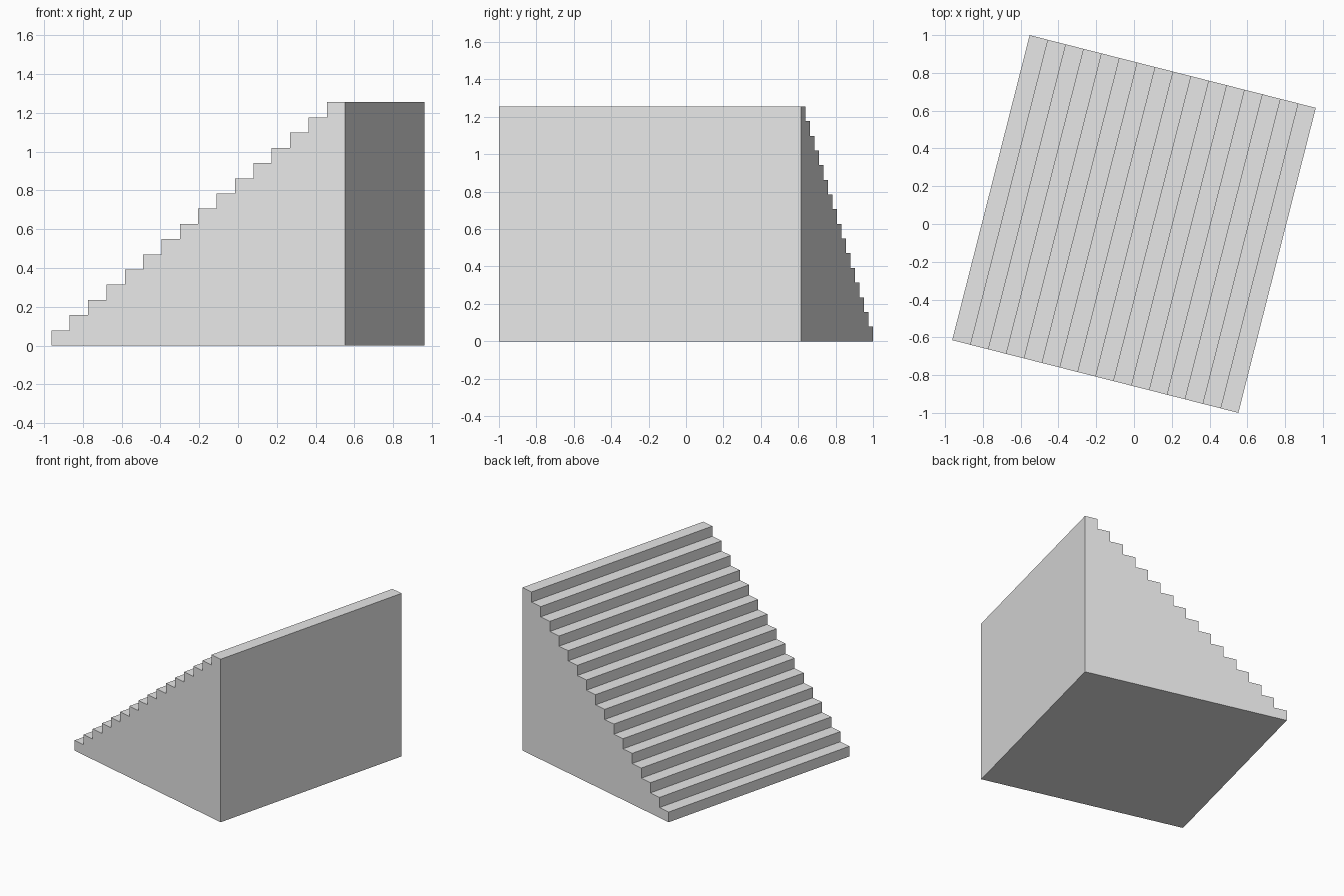
import bpy
import bmesh
import math
from mathutils import Matrix

if "Cube" in bpy.data.objects:
    bpy.data.objects.remove(bpy.data.objects["Cube"], do_unlink=True)

STEPS = 16
LENGTH, WIDTH, HEIGHT = 1.563, 1.666, 1.255
TURN = math.radians(-14.25)


def make_material(name, colour):
    mat = bpy.data.materials.new(name)
    mat.use_nodes = True
    mat.diffuse_color = colour
    mat.node_tree.nodes["Principled BSDF"].inputs["Base Color"].default_value = colour
    return mat


# Stepped side profile, climbing towards +x
run, rise = LENGTH / STEPS, HEIGHT / STEPS
profile = [(LENGTH / 2, 0), (-LENGTH / 2, 0)]
for i in range(STEPS):
    x = -LENGTH / 2 + i * run
    profile += [(x, (i + 1) * rise), (x + run, (i + 1) * rise)]

# Solid staircase: the profile extruded across its width
bm = bmesh.new()
side = bm.faces.new([bm.verts.new((x, -WIDTH / 2, z)) for x, z in profile])
extruded = bmesh.ops.extrude_face_region(bm, geom=[side])["geom"]
bmesh.ops.translate(bm, vec=(0, WIDTH, 0),
                    verts=[v for v in extruded if isinstance(v, bmesh.types.BMVert)])
bmesh.ops.rotate(bm, verts=bm.verts, cent=(0, 0, 0), matrix=Matrix.Rotation(TURN, 3, "Z"))
bmesh.ops.recalc_face_normals(bm, faces=bm.faces)

mesh = bpy.data.meshes.new("staircase")
bm.to_mesh(mesh)
bm.free()
mesh.materials.append(make_material("light grey", (0.8, 0.8, 0.8, 1)))
staircase = bpy.data.objects.new("staircase", mesh)
bpy.context.collection.objects.link(staircase)
